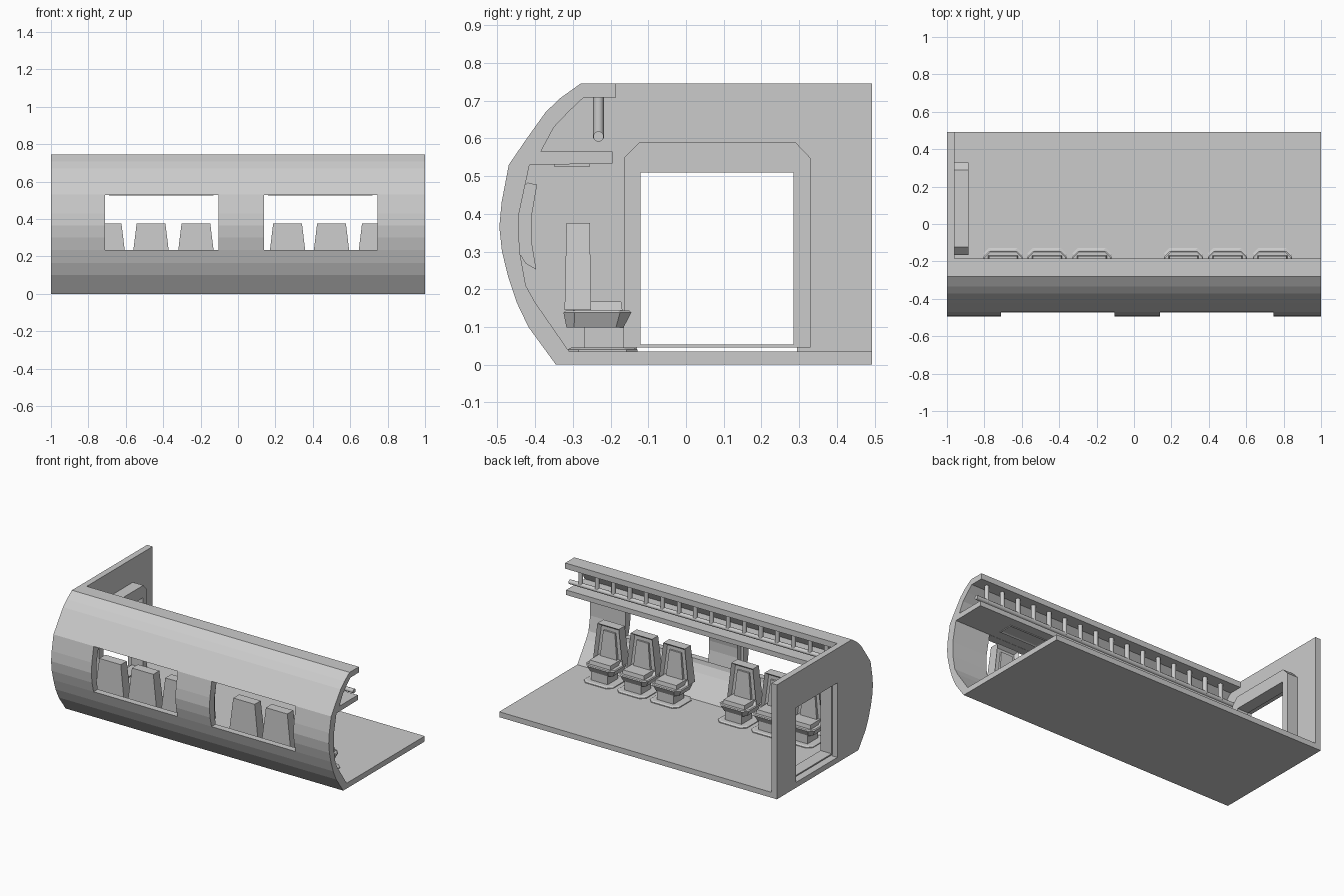
import bpy, bmesh
from mathutils import Vector

if "Cube" in bpy.data.objects:
    bpy.data.objects.remove(bpy.data.objects["Cube"])

grey = bpy.data.materials.new("light_grey")
grey.diffuse_color = (0.6, 0.6, 0.6, 1)
grey.use_nodes = True
grey.node_tree.nodes["Principled BSDF"].inputs["Base Color"].default_value = grey.diffuse_color


def finish(name, bm):
    bmesh.ops.recalc_face_normals(bm, faces=bm.faces)
    me = bpy.data.meshes.new(name)
    bm.to_mesh(me)
    bm.free()
    me.materials.append(grey)
    ob = bpy.data.objects.new(name, me)
    bpy.context.collection.objects.link(ob)
    return ob


def loft(name, rings, inset_dir=None, inset=0.02, depth=-0.015):
    """Skin a stack of closed rings; optionally recess the face pointing inset_dir."""
    bm = bmesh.new()
    rows = [[bm.verts.new(p) for p in r] for r in rings]
    n = len(rows[0])
    for a, b in zip(rows, rows[1:]):
        for i in range(n):
            bm.faces.new((a[i], a[(i + 1) % n], b[(i + 1) % n], b[i]))
    bm.faces.new(rows[0])
    bm.faces.new(rows[-1])
    bmesh.ops.recalc_face_normals(bm, faces=bm.faces)
    if inset_dir:
        d = Vector(inset_dir)
        face = max(bm.faces, key=lambda f: f.normal.dot(d))
        bmesh.ops.inset_region(bm, faces=[face], thickness=inset, depth=depth)
    return finish(name, bm)


def prism(name, yz, x0, x1):
    return loft(name, [[(x, y, z) for y, z in yz] for x in (x0, x1)])


def rect(y0, y1, z0, z1):
    return [(y0, z0), (y1, z0), (y1, z1), (y0, z1)]


def ring(hw, y0, y1, z, c=0.0):
    """Horizontal rectangle, with chamfered corners when c is set."""
    if not c:
        return [(-hw, y0, z), (hw, y0, z), (hw, y1, z), (-hw, y1, z)]
    return [(-hw + c, y0, z), (hw - c, y0, z), (hw, y0 + c, z), (hw, y1 - c, z),
            (hw - c, y1, z), (-hw + c, y1, z), (-hw, y1 - c, z), (-hw, y0 + c, z)]


def cut(ob, cutter):
    m = ob.modifiers.new("opening", 'BOOLEAN')
    m.operation = 'DIFFERENCE'
    m.solver = 'EXACT'
    m.object = cutter
    bpy.context.view_layer.objects.active = ob
    bpy.ops.object.modifier_apply(modifier=m.name)
    bpy.data.objects.remove(cutter)


# Curved hull with floor, overhead shelf and roof lip as one section
outer = [(-.345, 0), (-.418, .10), (-.449, .165), (-.472, .235), (-.488, .30),
         (-.495, .365), (-.489, .43), (-.47, .53), (-.422, .60), (-.372, .67),
         (-.333, .707), (-.28, .745)]
inner = [(-.185, .745), (-.185, .708), (-.272, .708), (-.31, .672), (-.35, .63),
         (-.385, .565), (-.195, .565), (-.195, .533), (-.415, .53), (-.443, .40),
         (-.442, .305), (-.425, .21), (-.40, .165), (-.31, .035), (.493, .035), (.493, 0)]
hull = prism("hull_shell", outer + inner, -.97, 1)
for x0, x1 in ((-.71, -.105), (.14, .745)):
    cut(hull, prism("window_cutter", rect(-.6, -.36, .235, .529), x0, x1))

# End wall with doorway
wall = prism("end_wall", outer + [(.493, .745), (.493, 0)], -1, -.96)
cut(wall, prism("door_cutter", rect(-.13, .295, .035, .52), -1.1, -.9))

# Chamfered door surround with a raised sill
surround = prism("door_frame", [(-.165, .045), (.33, .045), (.33, .548), (.29, .59),
                                (-.123, .59), (-.165, .548)], -.965, -.885)
cut(surround, prism("frame_cutter", rect(-.12, .285, .053, .51), -1.1, -.8))

# Trim on the pillar between the windows
trim = [(-.445, .46), (-.42, .483), (-.395, .477), (-.41, .39), (-.41, .33),
        (-.397, .252), (-.425, .268), (-.445, .30)]
prism("pillar_trim", trim, -.085, .12)

# Recessed light panels under the shelf
for x0, x1 in ((-.69, -.13), (.16, .72)):
    mid = (x0 + x1) / 2
    for a, b in ((x0, mid), (mid, x1)):
        loft("light_panel", [[(a, -.35, z), (b, -.35, z), (b, -.255, z), (a, -.255, z)]
                             for z in (.526, .534)], (0, 0, -1), .015, -.005)


# Luggage rail and its posts
def rod(name, start, axis, length, r, sides=12):
    bm = bmesh.new()
    bmesh.ops.create_cone(bm, cap_ends=True, segments=sides, radius1=r, radius2=r, depth=length)
    ob = finish(name, bm)
    d = Vector(axis)
    ob.data.transform(d.to_track_quat('Z', 'Y').to_matrix().to_4x4())
    ob.location = Vector(start) + d * length / 2
    for p in ob.data.polygons:
        p.use_smooth = len(p.vertices) == 4
    return ob


rod("shelf_rail", (-.97, -.232, .605), (1, 0, 0), 1.97, .014)
for i in range(16):
    rod("rail_post", (.92 - i * .118, -.232, .60), (0, 0, 1), .11, .014)

# One seat, then linked copies along the row
seat = [
    loft("seat_floor_plate", [ring(.105, -.315, -.128, .033, .03),
                              ring(.105, -.315, -.128, .04, .03),
                              ring(.095, -.305, -.138, .045, .03)]),
    loft("seat_pedestal", [ring(.06, -.27, -.165, .04), ring(.06, -.27, -.165, .102)]),
    loft("seat_pan", [ring(.085, -.317, -.166, .098, .02), ring(.105, -.325, -.145, .138, .03),
                      ring(.1, -.32, -.15, .143, .03)]),
    loft("seat_cushion", [ring(.08, -.30, -.168, .14), ring(.075, -.30, -.172, .168)]),
    loft("seat_back", [ring(.105, -.322, -.252, .145), ring(.077, -.317, -.255, .375)],
         (0, 1, 0), .022, -.022),
    loft("seat_back_pad", [ring(.06, -.29, -.258, .165), ring(.042, -.29, -.265, .335)]),
]
for k, x in enumerate((-.70, -.465, -.225, .265, .50, .74)):
    for part in seat:
        ob = part if k == 0 else bpy.data.objects.new(part.name, part.data)
        if k:
            bpy.context.collection.objects.link(ob)
        ob.location.x = x
